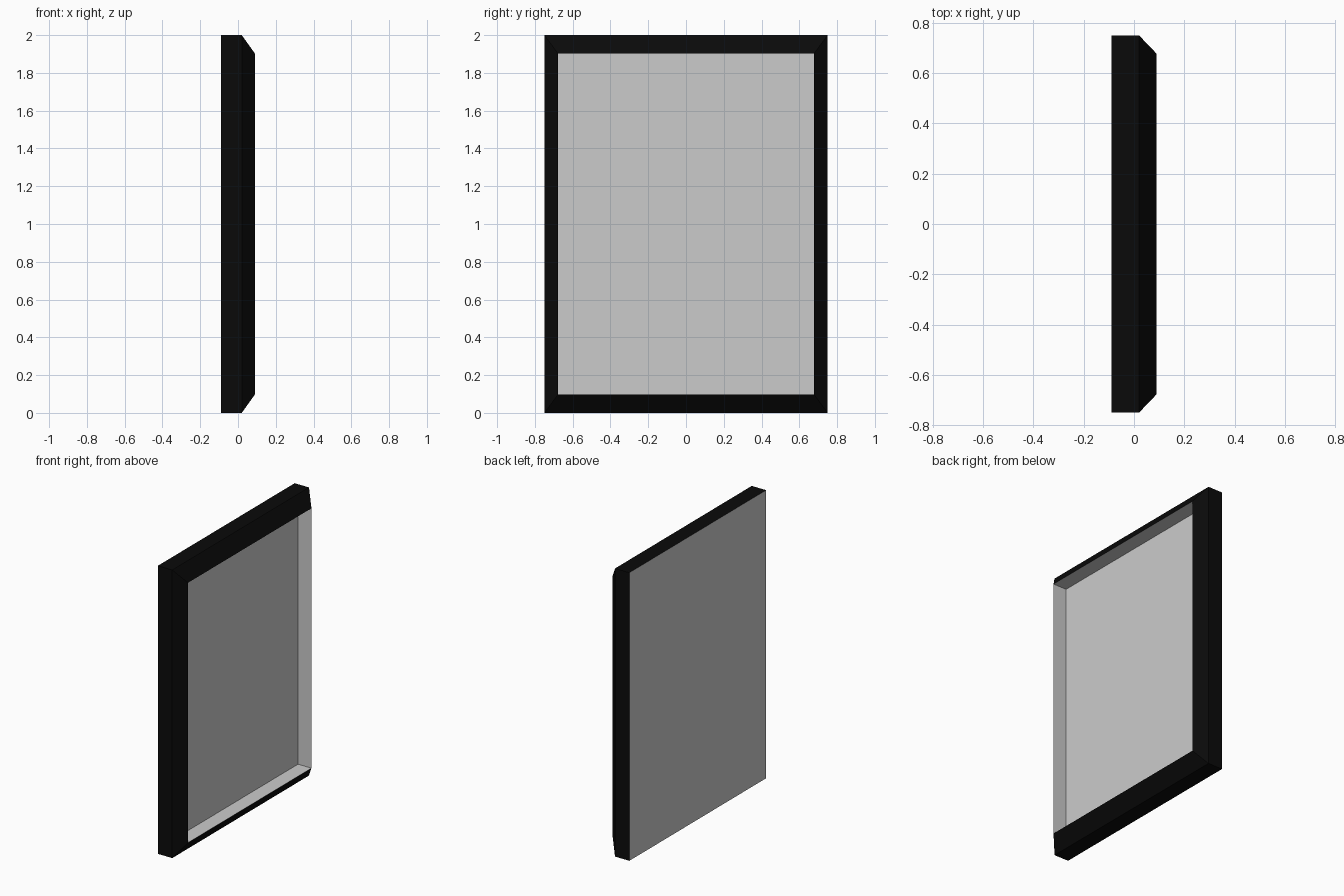
import bpy

if "Cube" in bpy.data.objects:
    bpy.data.objects.remove(bpy.data.objects["Cube"])

CENTRE_Z = 1.0


def ring(x, half_y, half_z):
    """Rectangle in the yz plane, counter-clockwise seen from +x."""
    return [(x, sy * half_y, CENTRE_Z + sz * half_z)
            for sy, sz in ((-1, -1), (1, -1), (1, 1), (-1, 1))]


def walls(start):
    """Four quads joining the ring at vertex index start to the next ring."""
    return [(start + i, start + (i + 1) % 4, start + 4 + (i + 1) % 4, start + 4 + i)
            for i in range(4)]


def make(name, verts, faces):
    mesh = bpy.data.meshes.new(name)
    mesh.from_pydata(verts, [], faces)
    mesh.update()
    obj = bpy.data.objects.new(name, mesh)
    bpy.context.collection.objects.link(obj)
    return obj


# Shared rectangles: back, start of chamfer, front lip, recessed panel
back = ring(-0.09, 0.75, 1.0)
shoulder = ring(0.02, 0.75, 1.0)
lip = ring(0.09, 0.677, 0.902)
recess = ring(-0.013, 0.677, 0.902)

# Black outer frame: straight sides and chamfered front
frame = make("outer_frame", back + shoulder + lip, walls(0) + walls(4))
black = bpy.data.materials.new("black")
black.diffuse_color = (0.003, 0.003, 0.003, 1)
black.use_nodes = True
black.node_tree.nodes["Principled BSDF"].inputs["Base Color"].default_value = black.diffuse_color
frame.data.materials.append(black)

# Grey recess: inner walls and the sunken panel
make("recessed_panel", lip + recess, walls(0) + [(4, 5, 6, 7)])

# Grey flat back
make("back_panel", back, [(3, 2, 1, 0)])
